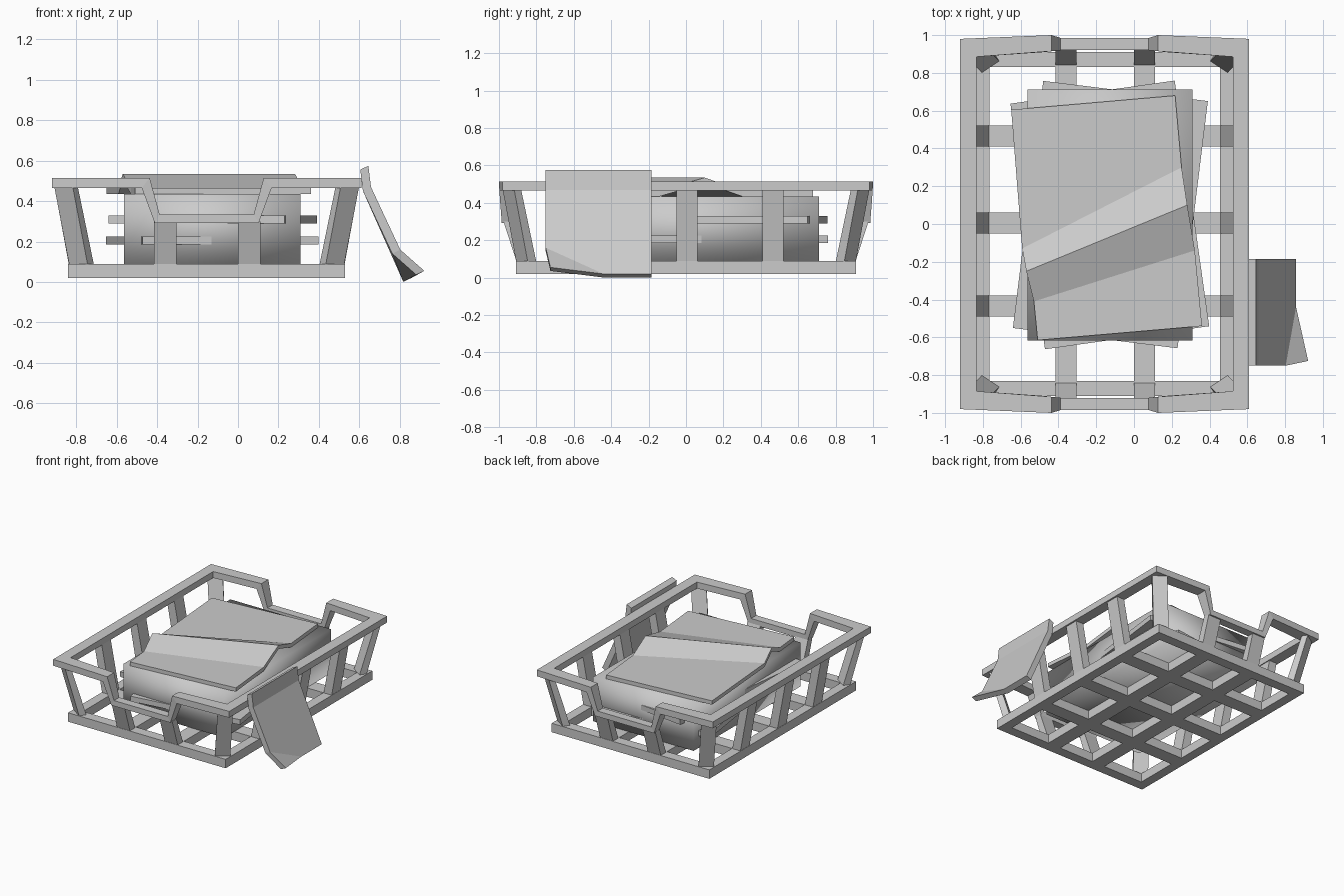
import bpy, bmesh
from math import radians
from mathutils import Vector, Matrix

if "Cube" in bpy.data.objects:
    bpy.data.objects.remove(bpy.data.objects["Cube"])

CX = -0.155  # centre line of the tray


def make(name, verts, faces, smooth=False):
    me = bpy.data.meshes.new(name)
    bm = bmesh.new()
    vs = [bm.verts.new(v) for v in verts]
    for f in faces:
        bm.faces.new([vs[i] for i in f])
    bmesh.ops.recalc_face_normals(bm, faces=bm.faces)
    bm.to_mesh(me)
    bm.free()
    me.polygons.foreach_set("use_smooth", [smooth] * len(me.polygons))
    ob = bpy.data.objects.new(name, me)
    bpy.context.collection.objects.link(ob)
    return ob


def loft(name, rings, closed=False, smooth=False):
    """Skin a list of equal-length point rings."""
    n, m = len(rings[0]), len(rings)
    verts = [p for r in rings for p in r]
    faces = []
    for i in range(m if closed else m - 1):
        j = (i + 1) % m
        for k in range(n):
            l = (k + 1) % n
            faces.append((i * n + k, i * n + l, j * n + l, j * n + k))
    if not closed:
        faces += [tuple(range(n)), tuple(range((m - 1) * n, m * n))]
    return make(name, verts, faces, smooth)


def rect(c, w, d, z, ang=0):
    """Rectangle ring in plan, turned by ang degrees."""
    r = Matrix.Rotation(radians(ang), 3, 'Z')
    return [r @ Vector((sx * w / 2, sy * d / 2, 0)) + Vector((c[0], c[1], z))
            for sx, sy in ((-1, -1), (1, -1), (1, 1), (-1, 1))]


def slab(name, c, w, d, z0, z1, ang=0, smooth=False):
    return loft(name, [rect(c, w, d, z0, ang), rect(c, w, d, z1, ang)], smooth=smooth)


# base frame and slats
corners = []
for sx, sy in ((-1, -1), (1, -1), (1, 1), (-1, 1)):
    corners.append([(CX + sx * a, sy * b, z) for a, b, z in
                    ((0.685, 0.91, 0.02), (0.685, 0.91, 0.09),
                     (0.61, 0.83, 0.09), (0.61, 0.83, 0.02))])
loft("base_frame", corners, closed=True)
for x in (-0.36, 0.055):
    slab("long_slat", (x, 0), 0.112, 1.68, 0.02, 0.09)
for y in (-0.435, 0.005, 0.465):
    slab("cross_slat", (CX, y), 1.23, 0.112, 0.02, 0.09)

# upper rim, dipping at the front and back
# each section: outer/inner y with x offsets, top x, bottom x, top z, bottom z
quarter = [
    [(0.765, 0.98, 0.515), (0.68, 0.885, 0.515), (0.68, 0.885, 0.465), (0.765, 0.98, 0.465)],
    [(0.282, 1.0, 0.515), (0.282, 0.915, 0.515), (0.321, 0.91, 0.465), (0.321, 0.998, 0.465)],
    [(0.233, 0.985, 0.335), (0.233, 0.92, 0.335), (0.257, 0.92, 0.292), (0.257, 0.985, 0.292)],
]
rim = []
for sx, sy, step in ((-1, -1, 1), (1, -1, -1), (1, 1, 1), (-1, 1, -1)):
    rim += [[(CX + sx * x, sy * y, z) for x, y, z in s] for s in quarter[::step]]
loft("upper_rim", rim, closed=True)

# slanted posts
for s in (-1, 1):
    for y in (-0.435, 0.005, 0.465):
        loft("side_post", [rect((CX + s * 0.648, y), 0.07, 0.112, 0.09),
                           rect((CX + s * 0.72, y), 0.066, 0.112, 0.47)])
    for x in (-0.36, 0.055):
        loft("end_post", [rect((x, s * 0.875), 0.112, 0.065, 0.09),
                          rect((x, s * 0.948), 0.112, 0.055, 0.3)])
    for t in (-1, 1):
        ang = -s * t * 34
        loft("corner_post", [rect((CX + s * 0.62, t * 0.855), 0.11, 0.055, 0.09, ang),
                             rect((CX + s * 0.695, t * 0.93), 0.11, 0.045, 0.467, ang)])

# paper stack with skewed sheets poking out
slab("paper_stack", (-0.127, 0.048), 0.875, 1.327, 0.09, 0.435, smooth=True)
slab("skewed_lower_sheets", (-0.128, 0.048), 0.878, 1.313, 0.185, 0.225, 8)
slab("skewed_upper_sheets", (-0.125, 0.05), 0.878, 1.318, 0.29, 0.33, -7)

# creased top sheet: left and right ends of each fold line
folds = [((-0.51, -0.615), (0.36, -0.54), 0.465),
         ((-0.53, -0.41), (0.322, -0.14), 0.465),
         ((-0.57, -0.25), (0.282, 0.10), 0.535),
         ((-0.592, -0.13), (0.252, 0.30), 0.465),
         ((-0.65, 0.605), (0.218, 0.68), 0.465)]
loft("creased_top_sheet", [[(*a, z), (*b, z), (*b, z - 0.03), (*a, z - 0.03)]
                           for a, b, z in folds])

# loose page leaning outside with a turned-up corner
page = [(0.645, -0.75, 0.575), (0.645, -0.185, 0.575),
        (0.658, -0.185, 0.47), (0.658, -0.75, 0.47),
        (0.858, -0.185, 0.02), (0.858, -0.44, 0.02),
        (0.803, -0.75, 0.16), (0.922, -0.725, 0.055)]
back = [(x - 0.04, y, z - 0.019) for x, y, z in page]
front = [(0, 1, 2, 3), (3, 2, 4, 5, 6), (6, 5, 7)]
edge = [0, 1, 2, 4, 5, 7, 6, 3]
faces = front + [tuple(i + 8 for i in f) for f in front]
faces += [(a, b, b + 8, a + 8) for a, b in zip(edge, edge[1:] + edge[:1])]
make("leaning_page", page + back, faces)
